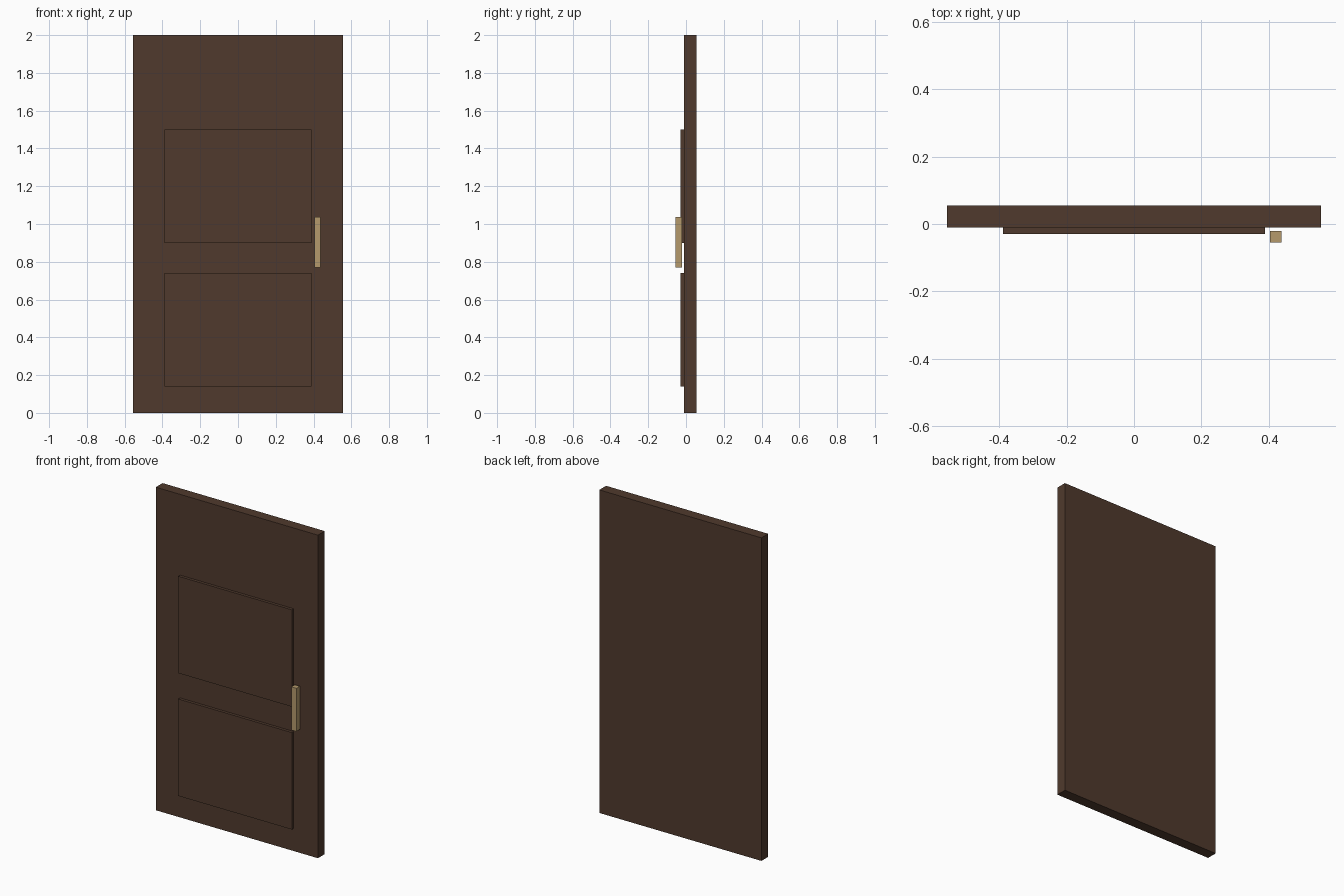
import bpy
import bmesh
from mathutils import Vector

default_cube = bpy.data.objects.get("Cube")
if default_cube:
    bpy.data.objects.remove(default_cube, do_unlink=True)


def make_material(name, rgb):
    mat = bpy.data.materials.new(name)
    mat.use_nodes = True
    mat.diffuse_color = (*rgb, 1)
    mat.node_tree.nodes["Principled BSDF"].inputs["Base Color"].default_value = (*rgb, 1)
    return mat


def box(name, low, high, mat):
    """Flat-shaded box between two opposite corners."""
    low, high = Vector(low), Vector(high)
    size = high - low
    bm = bmesh.new()
    bmesh.ops.create_cube(bm, size=1)
    bmesh.ops.scale(bm, vec=size, verts=bm.verts)
    mesh = bpy.data.meshes.new(name)
    bm.to_mesh(mesh)
    bm.free()
    mesh.materials.append(mat)
    obj = bpy.data.objects.new(name, mesh)
    obj.location = (low + high) / 2
    bpy.context.collection.objects.link(obj)
    return obj


wood = make_material("dark brown wood", (0.08, 0.042, 0.026))
brass = make_material("pale brass", (0.46, 0.323, 0.15))

# Door leaf
front = -0.011
box("door_leaf", (-0.555, front, 0), (0.555, 0.055, 2), wood)

# Raised panels, slightly sunk into the leaf
for name, base in (("lower_panel", 0.14), ("upper_panel", 0.9)):
    box(name, (-0.389, front - 0.018, base), (0.389, front + 0.004, base + 0.6), wood)

# Upright handle bar, standing just clear of the leaf
box("handle", (0.404, -0.055, 0.77), (0.438, -0.021, 1.037), brass)
